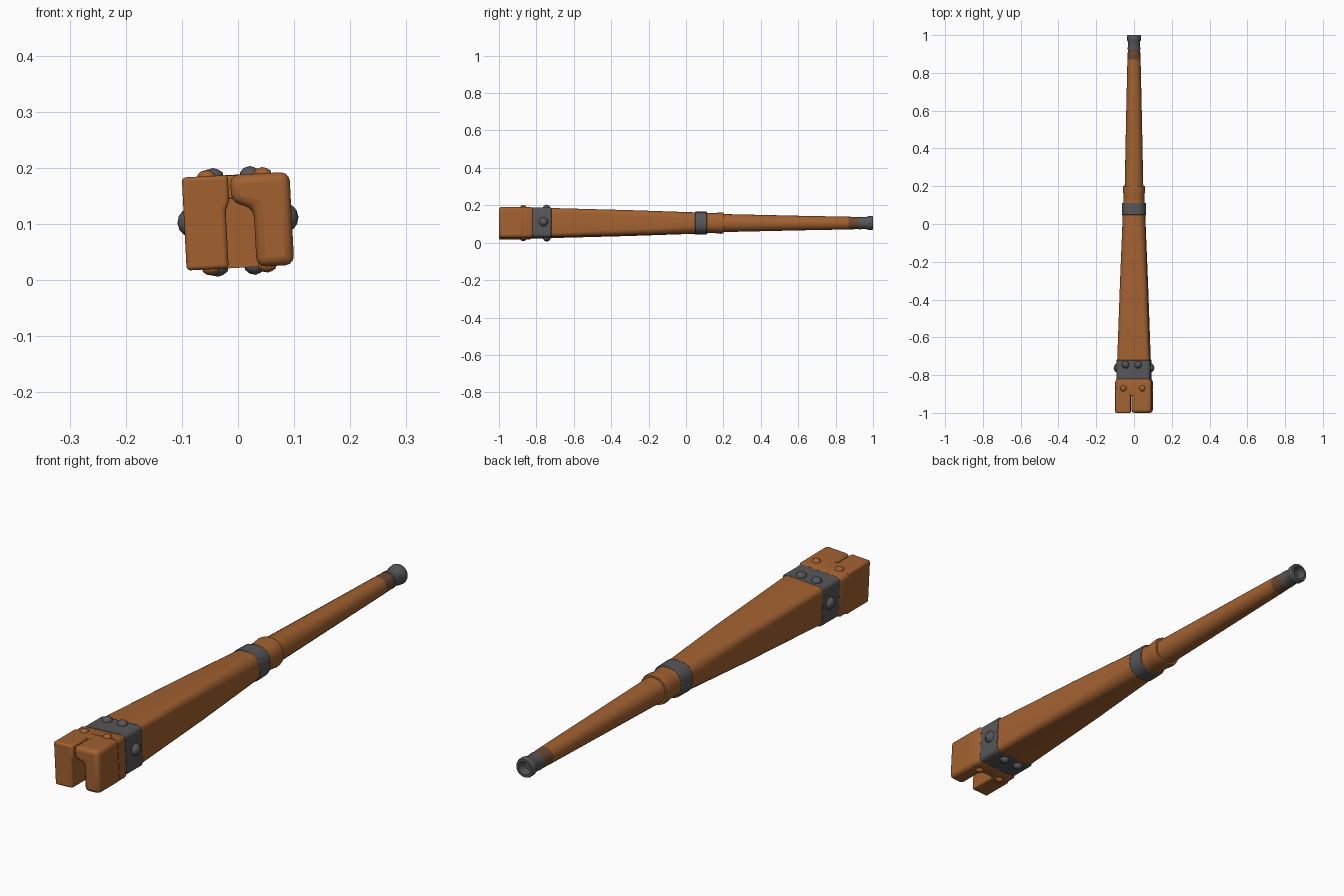
import bpy, bmesh, math
from mathutils import Vector, Matrix

cube = bpy.data.objects.get("Cube")
if cube:
    bpy.data.objects.remove(cube, do_unlink=True)

AXIS_Z = 0.105
ROLL = math.radians(-3)


def material(name, rgb):
    m = bpy.data.materials.new(name)
    m.use_nodes = True
    m.diffuse_color = (*rgb, 1)
    bsdf = next(n for n in m.node_tree.nodes if n.type == 'BSDF_PRINCIPLED')
    bsdf.inputs["Base Color"].default_value = (*rgb, 1)
    return m


WOOD = material("orange_wood", (0.36, 0.12, 0.03))
STAIN = material("stained_wood", (0.15, 0.067, 0.032))
IRON = material("dark_iron", (0.095, 0.095, 0.1))


def finish(name, bm, mats, bevel=0, segments=2, angle=35):
    """Turn a bmesh centred on the beam axis into a placed, shaded object."""
    bmesh.ops.recalc_face_normals(bm, faces=bm.faces)
    me = bpy.data.meshes.new(name)
    bm.to_mesh(me)
    bm.free()
    ob = bpy.data.objects.new(name, me)
    bpy.context.collection.objects.link(ob)
    for m in mats:
        me.materials.append(m)
    ob.location.z = AXIS_Z
    ob.rotation_euler.y = ROLL
    if bevel:
        mod = ob.modifiers.new("rounded_edges", 'BEVEL')
        mod.width, mod.segments, mod.limit_method = bevel, segments, 'ANGLE'
    bpy.ops.object.select_all(action='DESELECT')
    ob.select_set(True)
    bpy.context.view_layer.objects.active = ob
    bpy.ops.object.shade_smooth_by_angle(angle=math.radians(angle))
    return ob


def section(hx, hz, radius, y, steps=5):
    """Rounded rectangle across the beam."""
    pts = []
    for k, (sx, sz) in enumerate([(1, 1), (-1, 1), (-1, -1), (1, -1)]):
        for i in range(steps + 1):
            a = math.pi / 2 * (k + i / steps)
            pts.append(Vector((sx * (hx - radius) + radius * math.cos(a), y,
                               sz * (hz - radius) + radius * math.sin(a))))
    return pts


def loft(name, stations, mats, paint=None, **kw):
    """Skin (y, half width, half height, corner radius) stations along y."""
    bm = bmesh.new()
    rings = [[bm.verts.new(p) for p in section(hx, hz, r, y)]
             for y, hx, hz, r in stations]
    n = len(rings[0])
    for a, b in zip(rings, rings[1:]):
        for i in range(n):
            bm.faces.new((a[i], a[(i + 1) % n], b[(i + 1) % n], b[i]))
    bm.faces.new(rings[0])
    bm.faces.new(rings[-1])
    if paint:
        for f in bm.faces:
            f.material_index = paint(f.calc_center_median())
    return finish(name, bm, mats, **kw)


def prism(name, outline, y0, y1, bevel):
    """Extrude an (x, z) outline along y."""
    bm = bmesh.new()
    face = bm.faces.new([bm.verts.new((x, y0, z)) for x, z in outline])
    geo = bmesh.ops.extrude_face_region(bm, geom=[face])["geom"]
    verts = [g for g in geo if isinstance(g, bmesh.types.BMVert)]
    bmesh.ops.translate(bm, verts=verts, vec=(0, y1 - y0, 0))
    return finish(name, bm, [WOOD], bevel, 3, 60)


def stud(name, pos, direction, radius, height, mat):
    """Domed rivet facing outward."""
    bm = bmesh.new()
    bmesh.ops.create_icosphere(bm, subdivisions=2, radius=1)
    turn = Vector(direction).to_track_quat('Z', 'Y').to_matrix().to_4x4()
    bm.transform(Matrix.Translation(pos) @ turn
                 @ Matrix.Diagonal((radius, radius, height, 1)))
    return finish(name, bm, [mat])


# Tapering beam: square at the head, round towards the tip
loft("main_shaft", [(-0.86, 0.087, 0.077, 0.018), (-0.72, 0.086, 0.077, 0.02),
                    (-0.3, 0.072, 0.067, 0.03), (0.1, 0.057, 0.055, 0.045),
                    (0.2, 0.049, 0.048, 0.044), (0.6, 0.041, 0.039, 0.037),
                    (0.87, 0.035, 0.034, 0.033), (0.93, 0.032, 0.032, 0.031)],
     [WOOD, STAIN], lambda c: int(c.y > 0.87))

# Split head: solid rear block and two hooked jaws
loft("head_block", [(-0.875, 0.096, 0.083, 0.018), (-0.835, 0.096, 0.083, 0.018),
                    (-0.818, 0.088, 0.077, 0.016)], [WOOD])
for name, s, inner, slit in [("right_jaw", -1, 0.021, 0.014),
                             ("left_jaw", 1, 0.029, -0.010)]:
    hook = [(0.096, -0.083), (0.096, 0.083), (slit, 0.083),
            (slit, 0.034), (inner, 0.022), (inner, -0.083)]
    prism(name, [(s * x, z) for x, z in hook], -1.0, -0.865, 0.016)
# Join above the short slit
prism("jaw_bridge", [(-0.04, 0.04), (0.04, 0.04), (0.04, 0.082), (-0.04, 0.082)],
      -0.91, -0.85, 0.004)

# Iron bands
loft("head_band", [(-0.822, 0.09, 0.08, 0.018), (-0.72, 0.09, 0.08, 0.018)],
     [IRON], bevel=0.003)
loft("middle_band", [(0.048, 0.064, 0.06, 0.05), (0.112, 0.063, 0.06, 0.052)],
     [IRON], bevel=0.003)

# Wooden collar behind the middle band
loft("wood_collar", [(0.105, 0.056, 0.054, 0.047), (0.15, 0.055, 0.053, 0.047),
                     (0.185, 0.059, 0.057, 0.05), (0.2, 0.057, 0.055, 0.05)], [WOOD])

# Hollow flared iron tip
loft("tip_cap", [(y, r, r, r * 0.98) for y, r in
                 [(0.925, 0.034), (0.96, 0.031), (0.975, 0.037), (0.992, 0.038),
                  (1.0, 0.035), (1.0, 0.026), (0.965, 0.022)]], [IRON])

# Rivets on top and underneath, then on the sides
for side, s in [("top", 1), ("bottom", -1)]:
    for i, x in enumerate((-0.052, 0.048)):
        stud(f"{side}_wood_peg_{i}", (x, -0.87, s * 0.081), (0, 0, s),
             0.017, 0.013, WOOD)
    for i, x in enumerate((-0.04, 0.026)):
        stud(f"{side}_iron_rivet_{i}", (x, -0.745, s * 0.079), (0, 0, s),
             0.02, 0.018, IRON)
for side, s in [("right", -1), ("left", 1)]:
    stud(f"{side}_iron_rivet", (s * 0.088, -0.762, 0.002), (s, 0, 0),
         0.025, 0.02, IRON)
